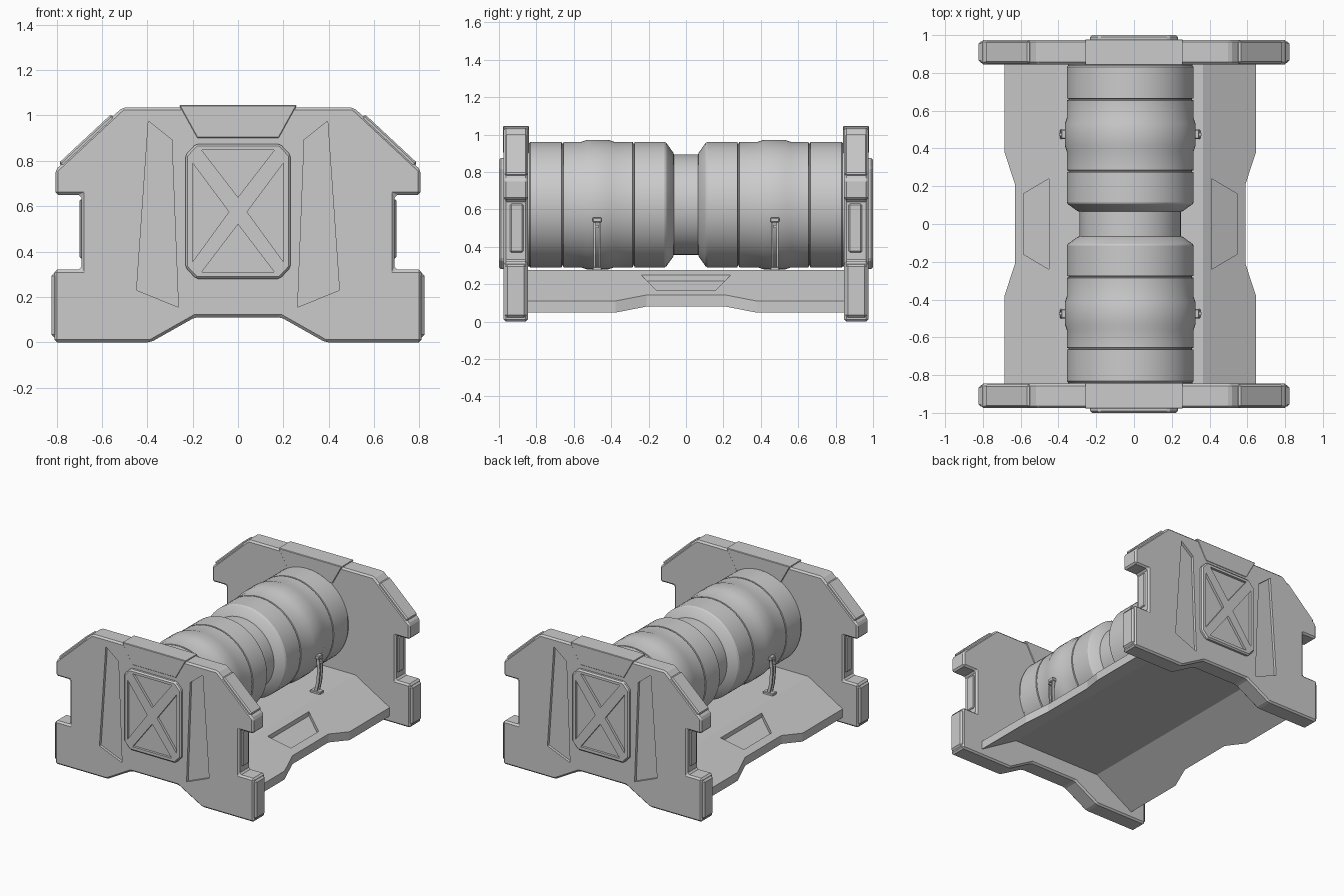
import bpy, bmesh, math
from mathutils import Vector

if "Cube" in bpy.data.objects:
    bpy.data.objects.remove(bpy.data.objects["Cube"])

CX = -0.02            # roller and base sit slightly off centre
Y0, Y1 = -0.975, -0.845   # front end plate thickness


def loft(name, shells, loc=(0, 0, 0), smooth=False):
    """Make one object; each shell is a list of rings joined and capped."""
    bm = bmesh.new()
    for rings in shells:
        vr = [[bm.verts.new(p) for p in ring] for ring in rings]
        n = len(vr[0])
        for a, b in zip(vr, vr[1:]):
            for i in range(n):
                j = (i + 1) % n
                bm.faces.new((a[i], a[j], b[j], b[i]))
        bm.faces.new(vr[0])
        bm.faces.new(vr[-1])
    bmesh.ops.recalc_face_normals(bm, faces=bm.faces)
    me = bpy.data.meshes.new(name)
    bm.to_mesh(me)
    bm.free()
    if smooth:
        me.shade_smooth()
        me.set_sharp_from_angle(angle=math.radians(20))
    ob = bpy.data.objects.new(name, me)
    ob.location = loc
    bpy.context.collection.objects.link(ob)
    return ob


def prism(name, polys, y0, y1, loc=(0, 0, 0)):
    """Extrude x/z outlines along y."""
    return loft(name, [[[(x, y, z) for x, z in p] for y in (y0, y1)] for p in polys], loc)


def flip(poly):
    return [(-x, z) for x, z in reversed(poly)]


def bevel(ob, width, segments=1):
    m = ob.modifiers.new("bevel", 'BEVEL')
    m.width, m.segments, m.limit_method = width, segments, 'ANGLE'
    m.angle_limit = math.radians(25)


def cut(ob, cutter):
    m = ob.modifiers.new("cut", 'BOOLEAN')
    m.operation, m.solver, m.object = 'DIFFERENCE', 'EXACT', cutter
    cutter.hide_render = True
    cutter.hide_set(True)


def mirror(ob, x=False, y=True):
    m = ob.modifiers.new("mirror", 'MIRROR')
    m.use_axis = (x, y, False)
    m.use_mirror_merge = False


# End plates with recessed tapered slots
half = [(0.19, 0.11), (0.385, 0.0), (0.81, 0.0), (0.81, 0.32), (0.69, 0.32), (0.69, 0.65),
        (0.805, 0.65), (0.805, 0.76), (0.51, 1.035)]
plate = prism("end_plates", [half + flip(half)], Y0, Y1)
bevel(plate, 0.012)
slot = [(0.395, 0.975), (0.292, 0.893), (0.263, 0.155), (0.447, 0.23)]
cut(plate, prism("slot_cutter", [slot, flip(slot)], Y0 - 0.03, Y0 + 0.02))
mirror(plate)

# Raised wedge at the top centre of each plate
wedge = prism("top_wedges", [[(0.26, 1.045), (-0.26, 1.045), (-0.18, 0.9), (0.18, 0.9)]],
              Y0 - 0.003, Y1 + 0.005)
bevel(wedge, 0.004)
mirror(wedge)

# Octagonal cross-braced panel
oct_half = [(0.185, 0.28), (0.232, 0.33), (0.232, 0.825), (0.185, 0.875)]
panel = prism("cross_panels", [oct_half + flip(oct_half)], -1.0, Y0 + 0.01)
bevel(panel, 0.01)
side = [(0.2, 0.79), (0.2, 0.355), (0.04, 0.575)]
pockets = [[(-0.16, 0.847), (0.16, 0.847), (0, 0.64)],
           [(-0.16, 0.31), (0.16, 0.31), (0, 0.52)], side, flip(side)]
cut(panel, prism("pocket_cutter", pockets, -1.03, -0.982))
mirror(panel)

# Bumper pads on the sloped shoulders
a, b = Vector((0.51, 1.035)), Vector((0.805, 0.76))
n = Vector((0.68, 0.73))
p, q = a.lerp(b, 0.14), a.lerp(b, 0.92)
shoulder = prism("shoulder_pads", [[p + n * 0.012, q + n * 0.012, q - n * 0.03, p - n * 0.03]],
                 Y0 + 0.006, Y1 - 0.006)
bevel(shoulder, 0.008)
mirror(shoulder, x=True)

# Bumper pads on the lower corners
corner = prism("corner_pads", [[(0.76, 0.022), (0.822, 0.022), (0.822, 0.305), (0.76, 0.305)]],
               Y0 + 0.008, Y1 - 0.008)
bevel(corner, 0.012)
mirror(corner, x=True)

# Inserts in the side notches
insert = prism("notch_inserts", [[(0.66, 0.37), (0.698, 0.37), (0.698, 0.63), (0.66, 0.63)]],
               Y0 + 0.035, Y1 - 0.025)
bevel(insert, 0.006)
mirror(insert, x=True)


# Base tray: flat middle with sloping sides, narrowed at mid length
def slope(x):
    return 0.275 - 0.59 * (abs(x) - 0.385)


def tray_ring(y, w):
    h = [(w, slope(w) - 0.062), (w, slope(w)), (0.385, 0.275)]
    top = h + flip(h) + [(-0.36, 0.228), (0.36, 0.228)]
    return [(x, y, z) for x, z in top]


stations = [(-0.86, 0.665), (-0.378, 0.665), (-0.21, 0.61), (0.21, 0.61), (0.378, 0.665), (0.86, 0.665)]
tray = loft("base_tray", [[tray_ring(y, w) for y, w in stations]], (CX, 0, 0))
trap = [(0.43, -0.24), (0.565, -0.16), (0.565, 0.16), (0.43, 0.24)]
shells = [[[(s * x, y, slope(x) + d) for x, y in trap] for d in (0.05, -0.032)] for s in (1, -1)]
cut(tray, loft("tray_recess_cutter", shells, (CX, 0, 0)))

# Roller: turned profile with a neck, seams and a raised band per half
R = 0.336


def seam(y):
    return [(y - 0.005, R), (y - 0.003, R - 0.01), (y + 0.003, R - 0.01), (y + 0.005, R)]


prof = [(0.065, 0.268), (0.068, 0.278), (0.105, R - 0.006), (0.115, R)] + seam(0.28)
prof += [(0.385, R), (0.415, R + 0.01), (0.53, R + 0.01), (0.56, R)]
prof += seam(0.66) + [(0.832, R), (0.838, R - 0.006), (0.86, R - 0.006)]
prof = [(-y, r) for y, r in reversed(prof)] + prof
N = 64
rings = [[(r * math.cos(2 * math.pi * i / N), y, r * math.sin(2 * math.pi * i / N))
          for i in range(N)] for y, r in prof]
loft("roller", [rings], (CX, 0, 0.625), smooth=True)

# Curved clips holding the roller to the tray
outer = [(0.33, 0.55), (0.362, 0.53), (0.368, 0.45), (0.36, 0.36), (0.34, 0.275)]
inner = [(x - 0.022, z - 0.004) for x, z in reversed(outer)]
for k, off in enumerate((-0.014, 0.014)):
    strap = prism("clip_strap_%d" % k, [outer + inner], -0.475 + off - 0.005, -0.475 + off + 0.005,
                  (CX, 0, 0))
    mirror(strap, x=True)
for name, x0, x1, z0, z1 in (("clip_foot", 0.29, 0.372, 0.268, 0.292),
                             ("clip_head", 0.32, 0.365, 0.53, 0.556)):
    block = prism(name, [[(x0, z0), (x1, z0), (x1, z1), (x0, z1)]], -0.499, -0.451, (CX, 0, 0))
    bevel(block, 0.004)
    mirror(block, x=True)
pin = prism("clip_pin", [[(0.34, 0.5), (0.378, 0.5), (0.378, 0.515), (0.34, 0.515)]],
            -0.483, -0.467, (CX, 0, 0))
mirror(pin, x=True)
